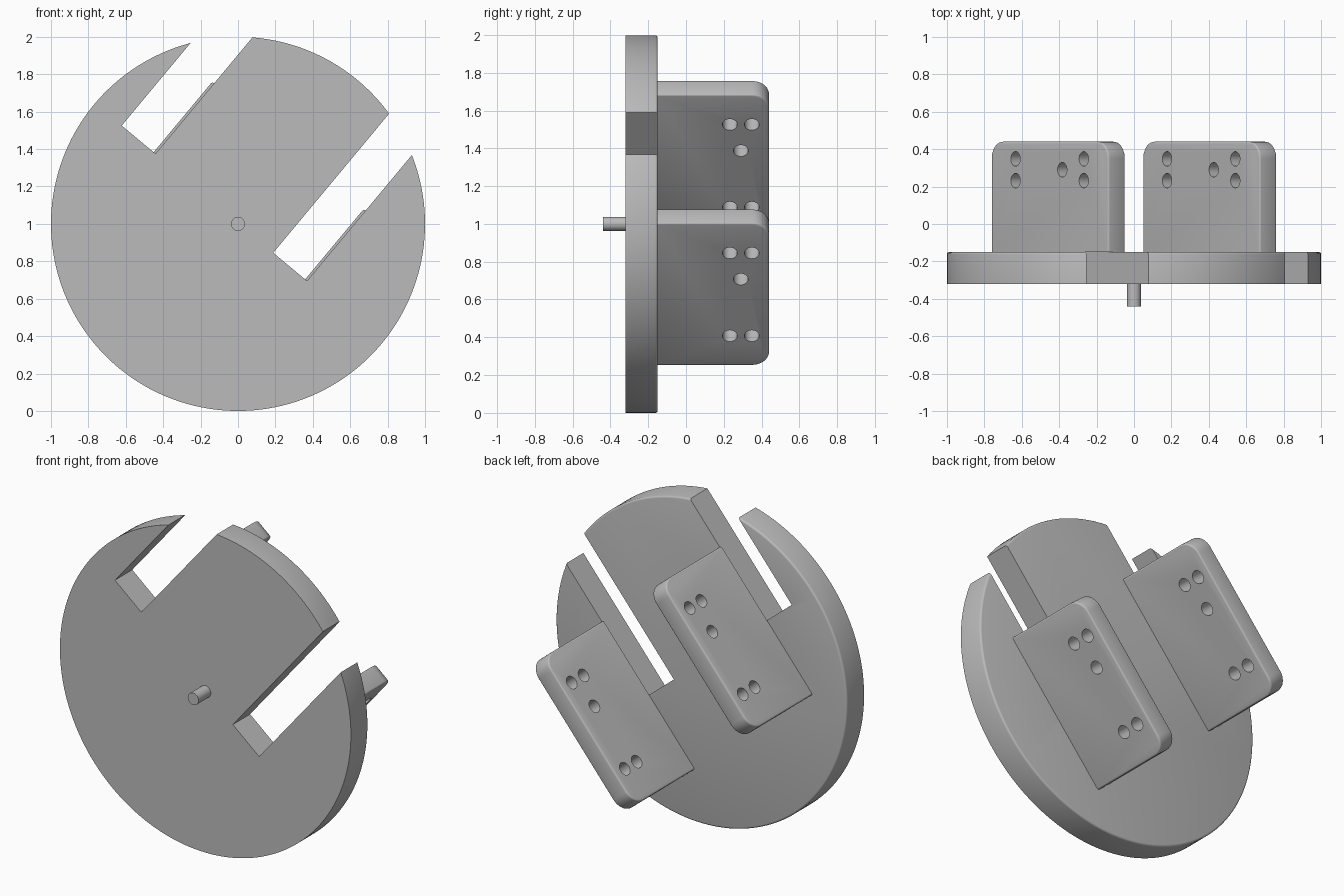
import bpy, bmesh, math
from mathutils import Matrix, Vector

if "Cube" in bpy.data.objects:
    bpy.data.objects.remove(bpy.data.objects["Cube"], do_unlink=True)

grey = bpy.data.materials.new("machined grey")
grey.use_nodes = True
COLOUR = (0.5, 0.5, 0.5, 1)
grey.diffuse_color = COLOUR
grey.node_tree.nodes["Principled BSDF"].inputs["Base Color"].default_value = COLOUR

BACK = -0.15          # rear face of the disc
TIP = 0.44            # outer edge of the plates
LENGTH, THICK = 0.98, 0.12
TILT = Matrix.Rotation(math.radians(-50.2), 4, 'Y')


def make_object(name, bm, matrix=Matrix()):
    mesh = bpy.data.meshes.new(name)
    bm.to_mesh(mesh)
    bm.free()
    mesh.materials.append(grey)
    ob = bpy.data.objects.new(name, mesh)
    bpy.context.collection.objects.link(ob)
    ob.matrix_world = matrix
    return ob


def add_box(bm, low, high):
    low, high = Vector(low), Vector(high)
    matrix = Matrix.Translation((low + high) / 2) @ Matrix.Diagonal((*(high - low), 1))
    bmesh.ops.create_cube(bm, size=1, matrix=matrix)


def add_cylinder(bm, radius, depth, segments, matrix):
    bmesh.ops.create_cone(bm, cap_ends=True, segments=segments, radius1=radius,
                          radius2=radius, depth=depth, matrix=matrix)


def apply_modifier(ob, mod):
    bpy.context.view_layer.update()
    with bpy.context.temp_override(object=ob, active_object=ob, selected_objects=[ob]):
        bpy.ops.object.modifier_apply(modifier=mod.name)


def cut(ob, cutter):
    mod = ob.modifiers.new("cut", 'BOOLEAN')
    mod.operation = 'DIFFERENCE'
    mod.solver = 'EXACT'
    mod.object = cutter
    apply_modifier(ob, mod)
    bpy.data.objects.remove(cutter, do_unlink=True)


def smooth(ob):
    bpy.ops.object.select_all(action='DESELECT')
    ob.select_set(True)
    bpy.context.view_layer.objects.active = ob
    bpy.ops.object.shade_smooth_by_angle(angle=math.radians(35))


def along_y(start, end):
    return Matrix.Translation((0, (start + end) / 2, 1)) @ Matrix.Rotation(math.pi / 2, 4, 'X')


# Disc with a softened rear rim
bm = bmesh.new()
add_cylinder(bm, 1, 0.17, 160, along_y(-0.32, BACK))
rim = [e for e in bm.edges if all(v.co.y > BACK - 0.01 for v in e.verts)]
bmesh.ops.bevel(bm, geom=rim, offset=0.012, segments=3, affect='EDGES', profile=0.5)
disc = make_object("disc", bm)

# Drive pin at the front
bm = bmesh.new()
add_cylinder(bm, 0.0375, 0.13, 32, along_y(-0.44, -0.31))
smooth(make_object("drive_pin", bm))

# Two slots, each with a drilled plate beside it
for name, x, z in (("right", -0.405, 1.345), ("left", 0.405, 0.665)):
    frame = Matrix.Translation((x, 0, z)) @ TILT

    # Open-ended slot through the disc
    bm = bmesh.new()
    add_box(bm, (0, -0.5, 0.047), (2, 0.1, 0.282))
    cut(disc, make_object("slot_cutter", bm, frame))

    # Plate with rounded outer corners and softened edges
    bm = bmesh.new()
    add_box(bm, (-LENGTH / 2, BACK, -THICK / 2), (LENGTH / 2, TIP, THICK / 2))
    corners = [e for e in bm.edges if all(v.co.y > 0 for v in e.verts)
               and abs(e.verts[0].co.z - e.verts[1].co.z) > 0.05]
    bmesh.ops.bevel(bm, geom=corners, offset=0.09, segments=10, affect='EDGES', profile=0.5)
    edges = [e for e in bm.edges if e.calc_face_angle(0) > 0.6
             and any(v.co.y > BACK + 0.001 for v in e.verts)]
    bmesh.ops.bevel(bm, geom=edges, offset=0.01, segments=3, affect='EDGES', profile=0.5)
    plate = make_object(name + "_plate", bm, frame)

    # Five drilled holes
    bm = bmesh.new()
    holes = [(u, y) for u in (-0.285, 0.285) for y in (0.232, 0.348)] + [(0.105, 0.29)]
    for u, y in holes:
        add_cylinder(bm, 0.039, 0.4, 32, Matrix.Translation((u, y, 0)))
    cut(plate, make_object("hole_cutter", bm, frame))
    smooth(plate)

smooth(disc)
